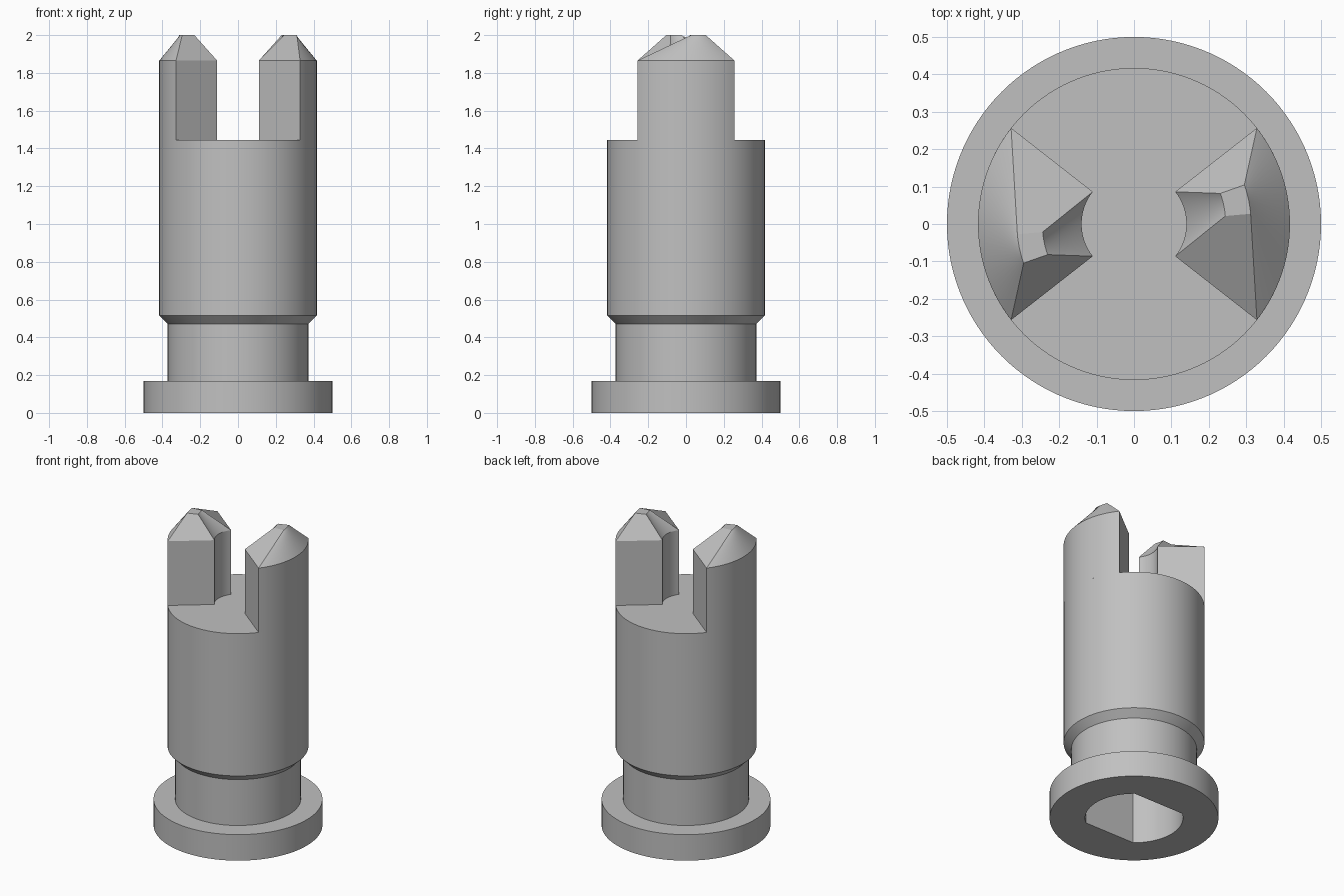
import bpy
import bmesh
from math import sin, cos, radians, pi

cube = bpy.data.objects.get("Cube")
if cube:
    bpy.data.objects.remove(cube, do_unlink=True)

SEGMENTS = 120

grey = bpy.data.materials.new("plain grey")
grey.use_nodes = True
colour = (0.53, 0.53, 0.53, 1)
grey.diffuse_color = colour
grey.node_tree.nodes["Principled BSDF"].inputs["Base Color"].default_value = colour


def loft(name, rings, cap_first=True):
    """Skin a list of equal-length closed rings and cap the ends."""
    bm = bmesh.new()
    loops = [[bm.verts.new(p) for p in ring] for ring in rings]
    count = len(loops[0])
    for a, b in zip(loops, loops[1:]):
        for i in range(count):
            j = (i + 1) % count
            bm.faces.new((a[i], a[j], b[j], b[i]))
    if cap_first:
        bm.faces.new(loops[0][::-1])
    bm.faces.new(loops[-1])
    bmesh.ops.recalc_face_normals(bm, faces=bm.faces)
    mesh = bpy.data.meshes.new(name)
    bm.to_mesh(mesh)
    bm.free()
    mesh.materials.append(grey)
    obj = bpy.data.objects.new(name, mesh)
    bpy.context.collection.objects.link(obj)
    bpy.ops.object.select_all(action="DESELECT")
    obj.select_set(True)
    bpy.context.view_layer.objects.active = obj
    bpy.ops.object.shade_smooth_by_angle(angle=radians(25))
    return obj


def circle(r, z, flat=1.0):
    """Circle, with its front and back cut straight at y = -flat and flat."""
    pts = []
    for i in range(SEGMENTS):
        t = 2 * pi * i / SEGMENTS
        pts.append((r * cos(t), max(-flat, min(flat, r * sin(t))), z))
    return pts


def sector(r_in, r_out, start, end, z, steps=26):
    """Outline of a ring sector between two angles in degrees."""
    angles = [radians(start + (end - start) * i / steps) for i in range(steps + 1)]
    outer = [(r_out * cos(t), r_out * sin(t), z) for t in angles]
    inner = [(r_in * cos(t), r_in * sin(t), z) for t in reversed(angles)]
    return outer + inner


# Stepped shaft with flange, neck and a two-flat socket underneath
socket_r = 0.29
socket_flat = socket_r * sin(radians(51))
socket = [circle(socket_r, z, socket_flat) for z in (0.9, 0)]
profile = [(0.5, 0), (0.5, 0.17), (0.372, 0.17), (0.372, 0.47),
           (0.417, 0.515), (0.417, 1.445)]
loft("shaft", socket + [circle(r, z) for r, z in profile])

# Two prongs with skewed, tapered tips, half a turn apart
for name, turn in (("left_prong", 0), ("right_prong", 180)):
    loft(name, [
        sector(0.14, 0.417, turn - 38, turn + 38, 1.445),
        sector(0.14, 0.417, turn - 38, turn + 38, 1.865),
        sector(0.245, 0.313, turn + 5, turn + 19.5, 2.0),
    ], cap_first=False)
